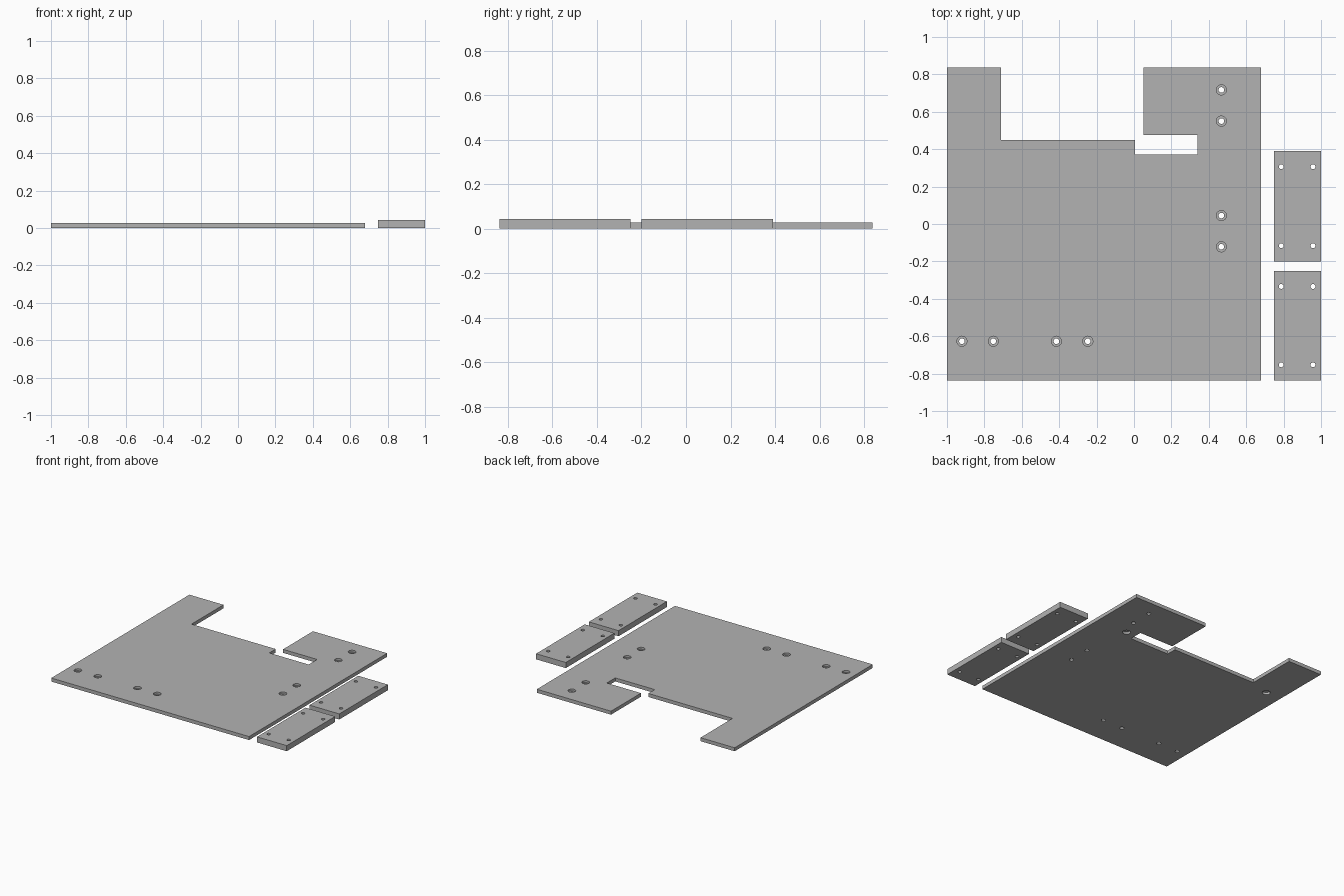
import bpy, bmesh

cube = bpy.data.objects.get("Cube")
if cube:
    bpy.data.objects.remove(cube, do_unlink=True)

grey = bpy.data.materials.new("plain_grey")
grey.use_nodes = True
COLOUR = (0.45, 0.45, 0.45, 1)
grey.diffuse_color = COLOUR
grey.node_tree.nodes["Principled BSDF"].inputs["Base Color"].default_value = COLOUR

PLATE_T = 0.027
BLOCK_T = 0.043


def add_object(name, bm):
    mesh = bpy.data.meshes.new(name)
    bm.to_mesh(mesh)
    bm.free()
    mesh.materials.append(grey)
    obj = bpy.data.objects.new(name, mesh)
    bpy.context.collection.objects.link(obj)
    return obj


def slab(name, outline, thickness):
    """Extrude a flat outline upwards from the floor."""
    bm = bmesh.new()
    face = bm.faces.new([bm.verts.new((x, y, 0)) for x, y in outline])
    grown = bmesh.ops.extrude_face_region(bm, geom=[face])["geom"]
    top = [v for v in grown if isinstance(v, bmesh.types.BMVert)]
    bmesh.ops.translate(bm, verts=top, vec=(0, 0, thickness))
    bmesh.ops.recalc_face_normals(bm, faces=bm.faces)
    return add_object(name, bm)


def drill(obj, points, radius, low, high):
    """Cut round holes between two heights."""
    bm = bmesh.new()
    for x, y in points:
        made = bmesh.ops.create_cone(bm, cap_ends=True, segments=32, radius1=radius,
                                     radius2=radius, depth=high - low)
        bmesh.ops.translate(bm, verts=made["verts"], vec=(x, y, (low + high) / 2))
    cutter = add_object("hole_cutter", bm)
    cutter.hide_render = True
    mod = obj.modifiers.new("holes", "BOOLEAN")
    mod.operation = "DIFFERENCE"
    mod.solver = "EXACT"
    mod.object = cutter
    select(obj)
    bpy.ops.object.modifier_apply(modifier=mod.name)
    bpy.data.objects.remove(cutter, do_unlink=True)


def select(obj):
    bpy.ops.object.select_all(action="DESELECT")
    obj.select_set(True)
    bpy.context.view_layer.objects.active = obj


def finish(obj):
    select(obj)
    bpy.ops.object.shade_smooth_by_angle()


# Base plate with the stepped cut-out at the back
plate = slab("base_plate", [
    (-1, -0.837), (0.68, -0.837), (0.68, 0.838), (0.05, 0.838),
    (0.05, 0.475), (0.34, 0.475), (0.34, 0.372), (0.005, 0.372),
    (0.005, 0.45), (-0.71, 0.45), (-0.71, 0.838), (-1, 0.838)], PLATE_T)

# Counterbored screw holes: a column on the left, a row at the front
screws = [(0.467, y) for y in (0.717, 0.55, 0.045, -0.122)]
screws += [(x, -0.627) for x in (-0.92, -0.752, -0.415, -0.247)]
drill(plate, screws, 0.027, 0.012, 0.1)
drill(plate, screws, 0.015, -0.1, 0.1)

# Blind sockets in the underside
drill(plate, [(0.42, 0.42), (-0.87, 0.4)], 0.028, -0.1, 0.018)
finish(plate)

# Two thicker side blocks with a hole near each corner
for name, y0, y1 in (("rear_block", -0.2, 0.39), ("front_block", -0.837, -0.25)):
    block = slab(name, [(0.748, y0), (1, y0), (1, y1), (0.748, y1)], BLOCK_T)
    corners = [(x, y) for x in (0.787, 0.957) for y in (y0 + 0.084, y1 - 0.084)]
    drill(block, corners, 0.013, -0.1, 0.1)
    finish(block)
